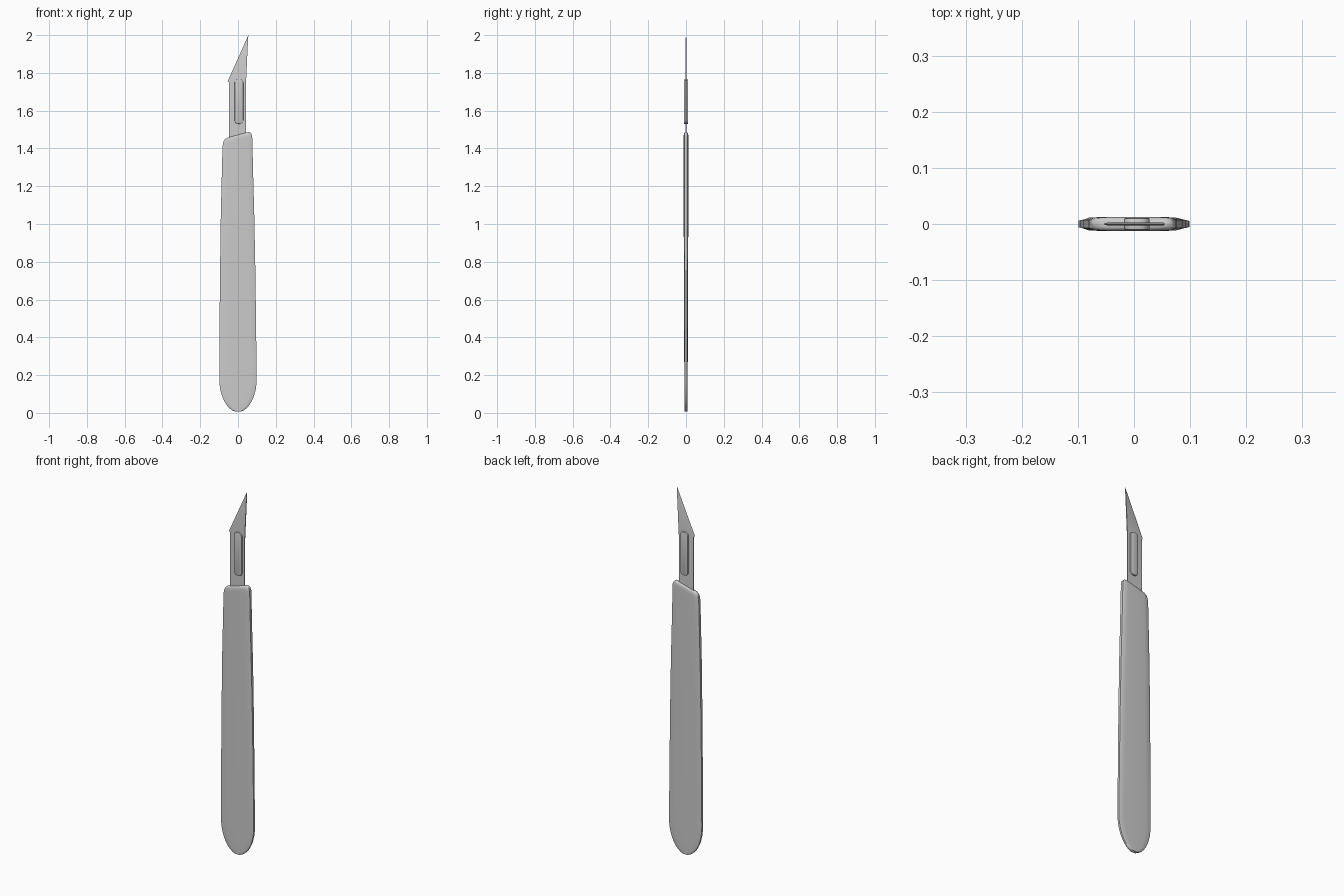
import bpy
import bmesh
import math

cube = bpy.data.objects.get("Cube")
if cube:
    bpy.data.objects.remove(cube)

steel = bpy.data.materials.new("light grey steel")
steel.use_nodes = True
GREY = (0.6, 0.6, 0.6, 1)
steel.diffuse_color = GREY
steel.node_tree.nodes["Principled BSDF"].inputs["Base Color"].default_value = GREY


def finish(bm, name, angle):
    bmesh.ops.recalc_face_normals(bm, faces=bm.faces)
    mesh = bpy.data.meshes.new(name)
    bm.to_mesh(mesh)
    bm.free()
    obj = bpy.data.objects.new(name, mesh)
    bpy.context.collection.objects.link(obj)
    mesh.materials.append(steel)
    bpy.ops.object.select_all(action="DESELECT")
    obj.select_set(True)
    bpy.context.view_layer.objects.active = obj
    bpy.ops.object.shade_smooth_by_angle(angle=math.radians(angle))
    return obj


# Handle: lofted rows, each (left x, left z, right x, right z, half thickness)
rows = []
for i in range(1, 11):
    a = math.radians(9 * i)
    x, z = 0.099 * math.sin(a), 0.18 - 0.175 * math.cos(a)
    rows.append((-x, z, x, z, 0.008 + 0.001 * math.sin(a)))
rows += [
    (-0.099, 0.35, 0.097, 0.35, 0.0095),
    (-0.095, 0.75, 0.092, 0.75, 0.011),
    (-0.091, 1.05, 0.086, 1.05, 0.0125),
    (-0.086, 1.25, 0.080, 1.27, 0.0125),
    (-0.082, 1.41, 0.076, 1.44, 0.0125),
    (-0.079, 1.43, 0.075, 1.465, 0.0125),
    (-0.073, 1.445, 0.071, 1.478, 0.012),
    (-0.064, 1.453, 0.064, 1.485, 0.010),
    (-0.055, 1.457, 0.055, 1.487, 0.006),
]

# Half section: (share of width, share of thickness), rounded at the rims
half = [(0, 0.6), (0.06, 0.9), (0.18, 1), (0.5, 1), (0.82, 1), (0.94, 0.9), (1, 0.6)]
section = [(t, -h) for t, h in half] + [(t, h) for t, h in reversed(half)]

bm = bmesh.new()
loops = []
for xl, zl, xr, zr, thick in rows:
    loops.append([bm.verts.new((xl + (xr - xl) * t, thick * h, zl + (zr - zl) * t))
                  for t, h in section])
for low, high in zip(loops, loops[1:]):
    for i in range(len(section)):
        j = (i + 1) % len(section)
        bm.faces.new((low[i], low[j], high[j], high[i]))
bm.faces.new(loops[0])
bm.faces.new(loops[-1])
finish(bm, "handle", 50)

# Blade: flat plate with a slanted ground cutting edge
plate = [(-0.047, 1.42), (0.042, 1.42), (0.042, 1.74), (0.053, 1.975), (-0.047, 1.752)]
bm = bmesh.new()
front = [bm.verts.new((x, -0.0025, z)) for x, z in plate]
back = [bm.verts.new((x, 0.0025, z)) for x, z in plate]
tip = bm.verts.new((0.055, 0, 2.0))
heel = bm.verts.new((-0.055, 0, 1.755))
for side in (front, back):
    bm.faces.new(side)
    bm.faces.new((side[3], tip, heel, side[4]))
for i, j in ((0, 1), (1, 2), (2, 3), (4, 0)):
    bm.faces.new((front[i], front[j], back[j], back[i]))
bm.faces.new((front[3], back[3], tip))
bm.faces.new((front[4], heel, back[4]))
finish(bm, "blade", 20)

# Mounting boss: rounded bar through the blade, raised on both sides
bm = bmesh.new()
bmesh.ops.create_cube(bm, size=1)
for v in bm.verts:
    v.co = (0.005 + v.co.x * 0.046, v.co.y * 0.021, 1.648 + v.co.z * 0.236)
corners = [e for e in bm.edges if abs(e.verts[0].co.y - e.verts[1].co.y) > 0.01]
bmesh.ops.bevel(bm, geom=corners, offset=0.019, segments=5, profile=0.5, affect="EDGES")
rims = [e for e in bm.edges if abs(e.verts[0].co.y - e.verts[1].co.y) < 0.001]
bmesh.ops.bevel(bm, geom=rims, offset=0.003, segments=2, profile=0.5, affect="EDGES")
finish(bm, "mounting_boss", 40)
